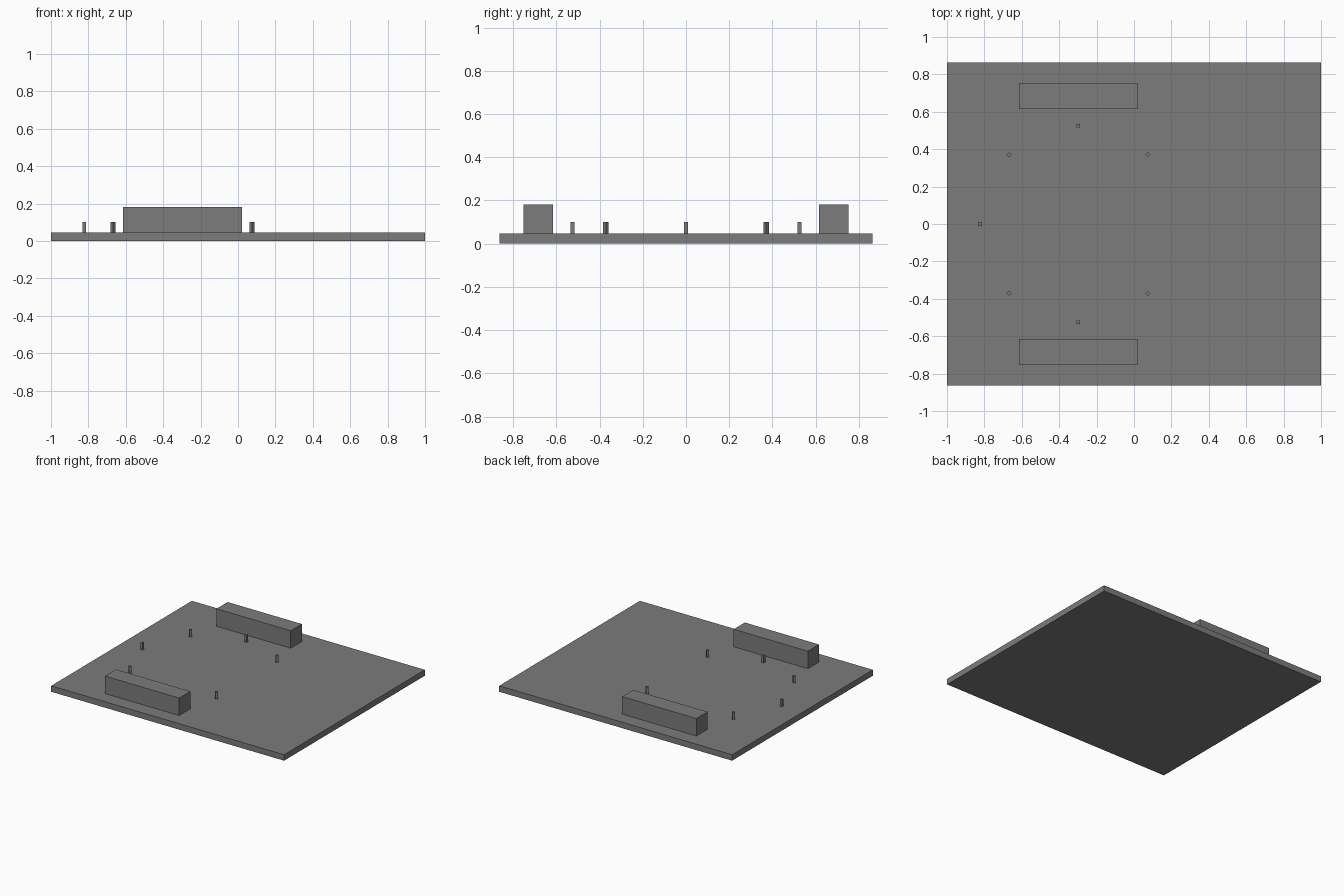
import bpy
import math

if "Cube" in bpy.data.objects:
    bpy.data.objects.remove(bpy.data.objects["Cube"])

grey = bpy.data.materials.new("plain grey")
grey.diffuse_color = (0.2, 0.2, 0.2, 1.0)
grey.use_nodes = True
grey.node_tree.nodes["Principled BSDF"].inputs["Base Color"].default_value = grey.diffuse_color

PLATE_TOP = 0.046


def box(name, centre, size, base, turn=0.0):
    """Upright box standing on height base, turned about z."""
    bpy.ops.mesh.primitive_cube_add(
        size=1,
        location=(centre[0], centre[1], base + size[2] / 2),
        rotation=(0, 0, turn))
    obj = bpy.context.object
    obj.name = name
    obj.scale = size
    obj.data.materials.append(grey)
    return obj


# Flat base plate
box("base_plate", (0, 0), (2.0, 1.726, PLATE_TOP), 0)

# Long blocks near the front and back edges
for name, side in (("front_block", -1), ("back_block", 1)):
    box(name, (-0.297, side * 0.684), (0.637, 0.136, 0.136), PLATE_TOP)

# Seven pegs on a circle, open towards +x
for i in range(1, 8):
    a = math.radians(45 * i)
    box(f"peg_{i}", (-0.297 + 0.525 * math.cos(a), 0.525 * math.sin(a)),
        (0.019, 0.019, 0.055), PLATE_TOP, a)
